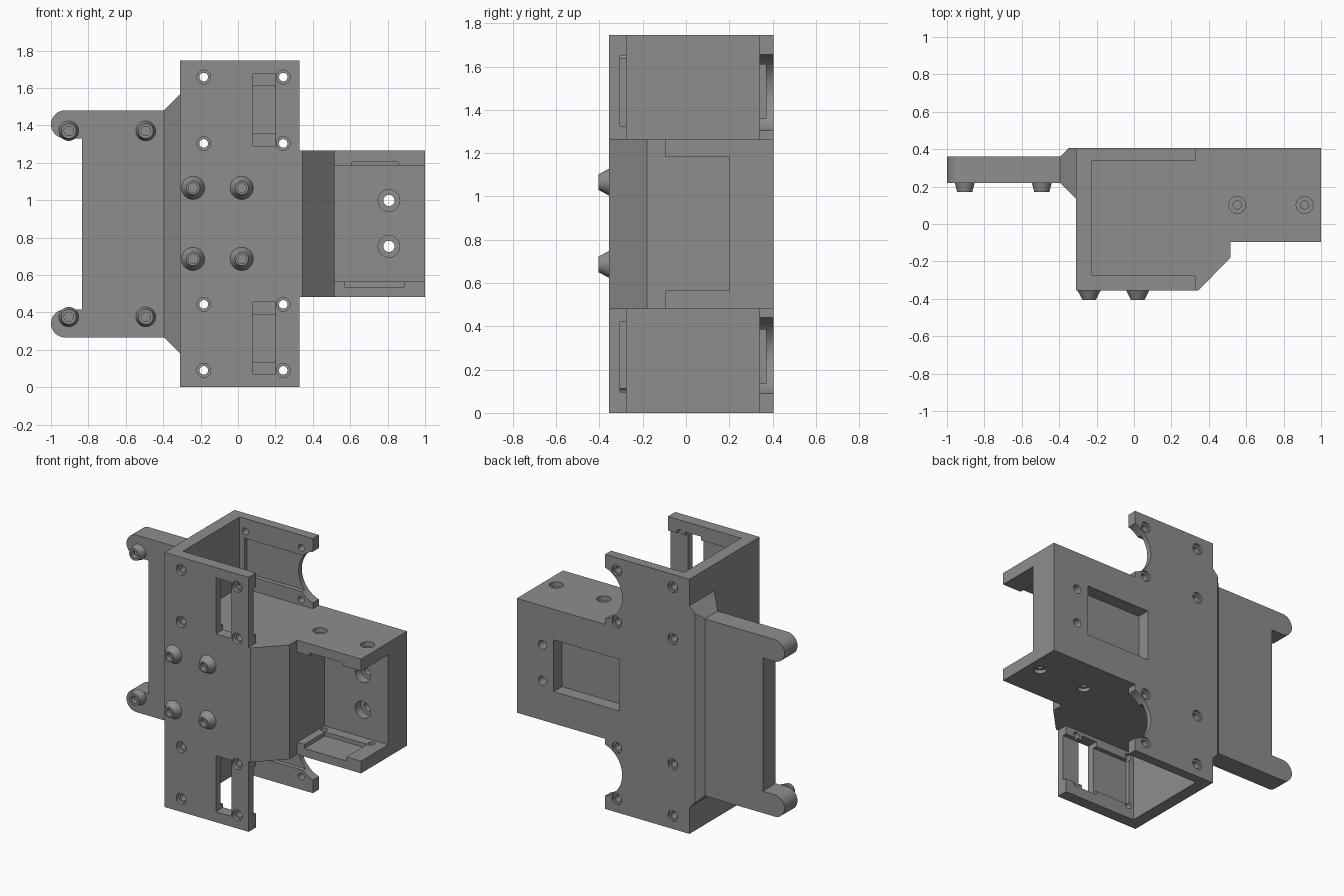
import bpy, bmesh, math
from mathutils import Matrix, Vector

if "Cube" in bpy.data.objects:
    bpy.data.objects.remove(bpy.data.objects["Cube"])

MID = 0.873   # height of the symmetry plane
TOP = 1.746
DARK = bpy.data.materials.new("dark_grey")
DARK.diffuse_color = (0.27, 0.27, 0.27, 1)
DARK.use_nodes = True
DARK.node_tree.nodes["Principled BSDF"].inputs["Base Color"].default_value = DARK.diffuse_color


def finish(bm, name):
    bmesh.ops.recalc_face_normals(bm, faces=bm.faces)
    me = bpy.data.meshes.new(name)
    bm.to_mesh(me)
    bm.free()
    me.materials.append(DARK)
    ob = bpy.data.objects.new(name, me)
    bpy.context.collection.objects.link(ob)
    return ob


def box(bm, x0, x1, y0, y1, z0, z1):
    m = Matrix.Translation(((x0 + x1) / 2, (y0 + y1) / 2, (z0 + z1) / 2))
    bmesh.ops.create_cube(bm, size=1, matrix=m @ Matrix.Diagonal((x1 - x0, y1 - y0, z1 - z0, 1)))


def box_pair(bm, x0, x1, y0, y1, z0, z1):
    box(bm, x0, x1, y0, y1, z0, z1)
    box(bm, x0, x1, y0, y1, 2 * MID - z1, 2 * MID - z0)


def cyl(bm, x, y, z, r, depth, axis='Y', seg=32):
    rot = Matrix.Rotation(math.pi / 2, 4, 'X') if axis == 'Y' else Matrix()
    bmesh.ops.create_cone(bm, cap_ends=True, segments=seg, radius1=r, radius2=r,
                          depth=depth, matrix=Matrix.Translation((x, y, z)) @ rot)


def prism(bm, pts, direction):
    face = bm.faces.new([bm.verts.new(p) for p in pts])
    ext = bmesh.ops.extrude_face_region(bm, geom=[face])
    moved = [v for v in ext['geom'] if isinstance(v, bmesh.types.BMVert)]
    bmesh.ops.translate(bm, verts=moved, vec=Vector(direction))


def cut(ob, bm):
    tool = finish(bm, "cutter")
    tool.hide_render = True
    mod = ob.modifiers.new("cut", 'BOOLEAN')
    mod.operation, mod.solver, mod.object = 'DIFFERENCE', 'EXACT', tool
    bpy.context.view_layer.objects.active = ob
    bpy.ops.object.modifier_apply(modifier=mod.name)
    bpy.data.objects.remove(tool)


def smooth(ob):
    bpy.ops.object.select_all(action='DESELECT')
    ob.select_set(True)
    bpy.context.view_layer.objects.active = ob
    bpy.ops.object.shade_smooth_by_angle(angle=math.radians(25))


# Main bracket: plan profile raised to full height, then carved
bm = bmesh.new()
plan = [(-0.31, -0.355), (0.345, -0.355), (0.515, -0.18), (0.515, -0.095),
        (1, -0.095), (1, 0.405), (-0.31, 0.405)]
prism(bm, [(x, y, 0) for x, y in plan], (0, 0, TOP))
body = finish(bm, "bracket_body")

# Trim the side extension to its middle band
bm = bmesh.new()
box_pair(bm, 0.33, 1.2, -0.6, 0.6, 1.265, 2)
cut(body, bm)

# Upper and lower channels, side bay and rear pocket
bm = bmesh.new()
box_pair(bm, -0.225, 0.5, -0.275, 0.34, 1.265, 2)
box(bm, 0.515, 1.2, -0.3, 0.2, 0.565, 1.182)
box(bm, 0.225, 0.72, 0.315, 0.6, 0.70, 1.055)
cut(body, bm)

# Shallow recesses inside the channel walls and the bay
bm = bmesh.new()
box_pair(bm, -0.19, 0.5, -0.305, -0.2, 1.325, 1.65)
box_pair(bm, -0.19, 0.5, 0.3, 0.37, 1.36, 1.61)
box(bm, 0.61, 0.855, -0.3, 0.16, 1.1, 1.203)
box(bm, 0.57, 0.89, -0.3, 0.13, 0.537, 0.65)
cut(body, bm)

# Motor arcs in the rear walls, slots through the front walls
bm = bmesh.new()
box_pair(bm, 0.08, 0.2, -0.5, -0.15, 1.29, 1.675)
for z in (1.48, 2 * MID - 1.48):
    cyl(bm, 0.385, 0.405, z, 0.184, 0.3, seg=64)
cut(body, bm)

# Screw holes, then their wider counterbores
holes = [(x, z) for x in (-0.183, 0.242) for z in (0.09, 0.443, 1.303, 1.658)]
small, wide = bmesh.new(), bmesh.new()
for x, z in holes:
    cyl(small, x, 0, z, 0.023, 1.2)
    cyl(wide, x, -0.36, z, 0.037, 0.06)
    cyl(wide, x, 0.41, z, 0.037, 0.04)
for z in (0.753, 0.998):
    cyl(small, 0.807, 0.35, z, 0.03, 0.5)
    cyl(wide, 0.807, 0.2, z, 0.058, 0.12)
for x in (0.552, 0.912):
    cyl(small, x, 0.102, 1.25, 0.022, 0.11, 'Z')
    cyl(wide, x, 0.102, 1.265, 0.045, 0.07, 'Z')
for x in (0.545, 0.905):
    cyl(small, x, 0.155, 0.5, 0.022, 0.3, 'Z')
    cyl(wide, x, 0.155, 0.48, 0.04, 0.05, 'Z')
cut(body, small)
cut(body, wide)
smooth(body)

# Side plate with two round-ended arms
bm = bmesh.new()
arc = [(-0.925 + 0.075 * math.cos(a), 1.405 + 0.075 * math.sin(a))
       for a in (math.pi / 2 + math.pi * i / 16 for i in range(17))]
upper = [(-0.395, 1.48)] + arc + [(-0.835, 1.33)]
outline = upper + [(x, 2 * MID - z) for x, z in reversed(upper)]
prism(bm, [(x, 0.22, z) for x, z in outline], (0, 0.14, 0))
smooth(finish(bm, "side_plate"))

# Flared collar joining the plate to the bracket
bm = bmesh.new()
rings = []
for x, y0, y1, half in ((-0.395, 0.22, 0.36, 0.607), (-0.35, 0.175, 0.405, 0.652),
                        (-0.31, 0.135, 0.405, 0.692)):
    rings.append([bm.verts.new((x, y, MID + s * half))
                  for y, s in ((y0, -1), (y1, -1), (y1, 1), (y0, 1))])
for a, b in zip(rings, rings[1:]):
    for i in range(4):
        j = (i + 1) % 4
        bm.faces.new((a[i], a[j], b[j], b[i]))
bm.faces.new(rings[0])
bm.faces.new(rings[-1])
finish(bm, "flared_collar")


# Tapered socket studs, lathed around the y axis
def stud(name, x, y, z, base, tip):
    bm = bmesh.new()
    prof = [(0, 0), (base, 0), (tip, -0.05), (0.025, -0.05), (0.025, -0.015), (0, -0.015)]
    vs = [bm.verts.new((r, h, 0)) for r, h in prof]
    es = [bm.edges.new(p) for p in zip(vs, vs[1:])]
    bmesh.ops.spin(bm, geom=vs + es, cent=(0, 0, 0), axis=(0, 1, 0),
                   angle=2 * math.pi, steps=32)
    bmesh.ops.remove_doubles(bm, verts=bm.verts, dist=1e-5)
    ob = finish(bm, name)
    ob.location = (x, y, z)
    smooth(ob)


for s in (-1, 1):
    for x in (-0.24, 0.02):
        stud("front_stud", x, -0.355, 0.876 + s * 0.19, 0.062, 0.036)
    for x in (-0.905, -0.493):
        stud("plate_stud", x, 0.22, MID + s * 0.497, 0.053, 0.04)
